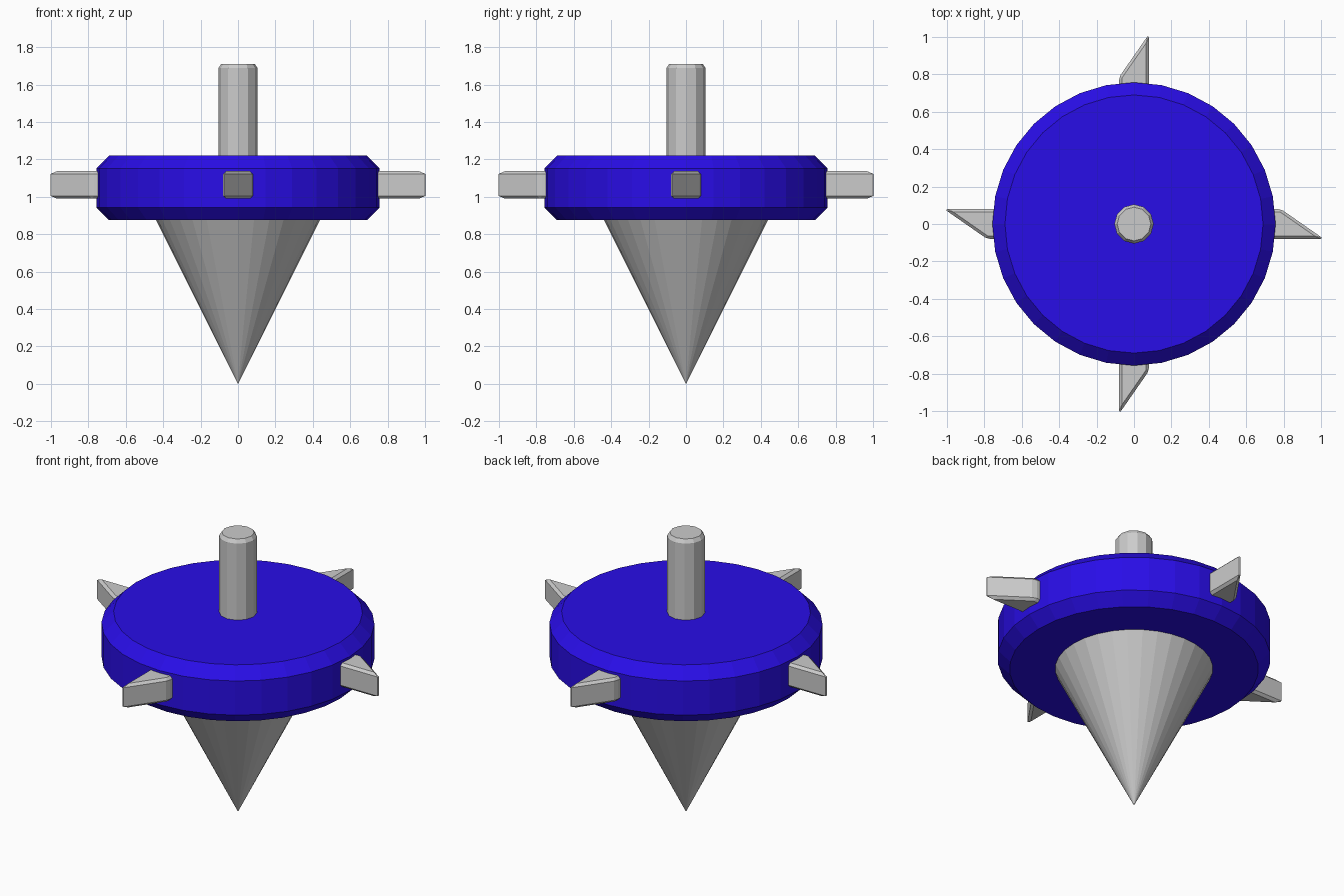
import bpy, bmesh, math
from mathutils import Matrix

if "Cube" in bpy.data.objects:
    bpy.data.objects.remove(bpy.data.objects["Cube"])


def make_object(name, bm, mat=None):
    bmesh.ops.recalc_face_normals(bm, faces=bm.faces)
    mesh = bpy.data.meshes.new(name)
    bm.to_mesh(mesh)
    bm.free()
    obj = bpy.data.objects.new(name, mesh)
    bpy.context.collection.objects.link(obj)
    if mat:
        mesh.materials.append(mat)
    return obj


def lathe(name, profile, sides, mat=None):
    """Faceted solid of revolution from (radius, z) points."""
    bm = bmesh.new()
    rings = []
    for r, z in profile:
        if r == 0:
            rings.append([bm.verts.new((0, 0, z))] * sides)
        else:
            rings.append([bm.verts.new((r * math.sin(2 * math.pi * i / sides),
                                        r * math.cos(2 * math.pi * i / sides), z))
                          for i in range(sides)])
    for a, b in zip(rings, rings[1:]):
        for i in range(sides):
            j = (i + 1) % sides
            bm.faces.new(list(dict.fromkeys((a[i], a[j], b[j], b[i]))))
    for ring in (rings[0], rings[-1]):
        if ring[0] is not ring[1]:
            bm.faces.new(ring)
    return make_object(name, bm, mat)


blue = bpy.data.materials.new("blue")
blue.diffuse_color = (0.022, 0.004, 0.8, 1)
blue.use_nodes = True
blue.node_tree.nodes["Principled BSDF"].inputs["Base Color"].default_value = blue.diffuse_color

# Chamfered disc, pointed cone and handle
lathe("disc", [(0.69, 0.875), (0.757, 0.943), (0.757, 1.152), (0.69, 1.22)], 32, blue)
lathe("cone_tip", [(0, 0), (0.5, 1.0)], 32)
lathe("stem", [(0.105, 1.0), (0.105, 1.688), (0.09, 1.71)], 12)

# Four slanted, bevelled teeth around the rim
outline = [(-0.08, 0.60), (0.08, 0.60), (0.08, 1.015), (-0.08, 0.785)]
for k in range(4):
    bm = bmesh.new()
    face = bm.faces.new([bm.verts.new((x, y, 0.99)) for x, y in outline])
    ext = bmesh.ops.extrude_face_region(bm, geom=[face])
    top = [v for v in ext["geom"] if isinstance(v, bmesh.types.BMVert)]
    bmesh.ops.translate(bm, verts=top, vec=(0, 0, 0.147))
    bmesh.ops.recalc_face_normals(bm, faces=bm.faces)
    bmesh.ops.bevel(bm, geom=bm.edges[:], offset=0.015, segments=1,
                    affect='EDGES', clamp_overlap=True)
    bmesh.ops.rotate(bm, verts=bm.verts, cent=(0, 0, 0),
                     matrix=Matrix.Rotation(-k * math.pi / 2, 3, 'Z'))
    make_object(f"tooth_{k + 1}", bm)
